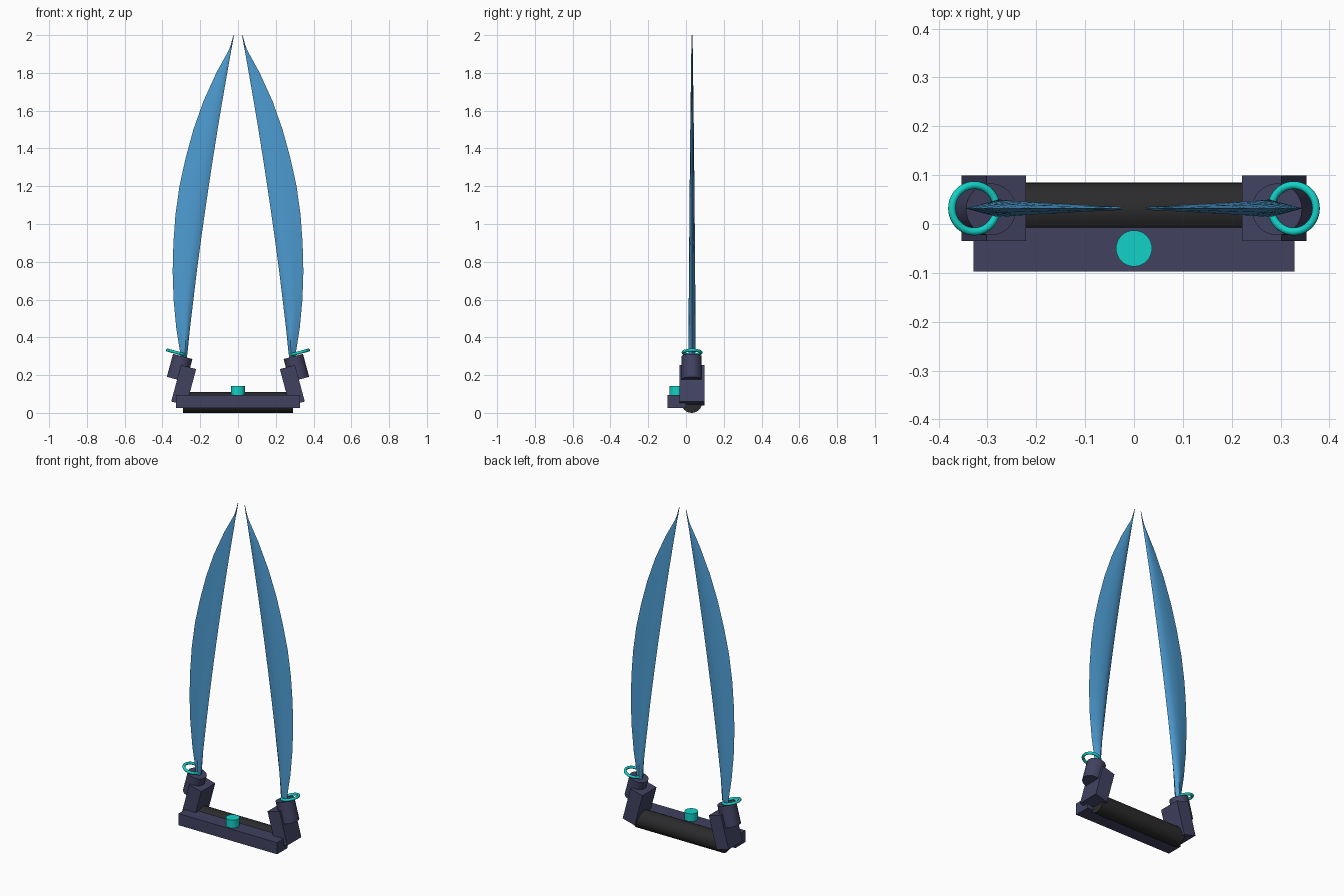
import bpy, bmesh, math

if "Cube" in bpy.data.objects:
    bpy.data.objects.remove(bpy.data.objects["Cube"])

YC = 0.032                     # depth of the handle and blade plane
TILT = math.radians(15)        # inward lean of the arms and sockets


def material(name, rgb):
    m = bpy.data.materials.new(name)
    m.diffuse_color = (*rgb, 1)
    m.use_nodes = True
    m.node_tree.nodes["Principled BSDF"].inputs["Base Color"].default_value = m.diffuse_color
    return m


NAVY = material("navy metal", (0.052, 0.054, 0.118))
BLACK = material("black grip", (0.024, 0.024, 0.026))
TEAL = material("teal glow", (0.006, 0.64, 0.57))
BLUE = material("blue blade", (0.074, 0.33, 0.64))


def finish(name, mat, smooth=False):
    ob = bpy.context.object
    ob.name = name
    ob.data.materials.append(mat)
    if smooth:
        bpy.ops.object.shade_smooth_by_angle(angle=math.radians(35))
    return ob


def box(name, mat, size, loc, rot=(0, 0, 0)):
    bpy.ops.mesh.primitive_cube_add(size=1, location=loc, rotation=rot)
    bpy.context.object.scale = size
    bpy.ops.object.transform_apply(location=False, rotation=False, scale=True)
    return finish(name, mat)


def cylinder(name, mat, r, depth, loc, rot=(0, 0, 0)):
    bpy.ops.mesh.primitive_cylinder_add(vertices=32, radius=r, depth=depth,
                                        location=loc, rotation=rot)
    return finish(name, mat, True)


# Blade stations: height, inner x, outer x, thickness
STATIONS = [
    (0.27, 0.274, 0.304, 0.034), (0.33, 0.266, 0.308, 0.036),
    (0.45, 0.254, 0.327, 0.036), (0.60, 0.236, 0.341, 0.035),
    (0.75, 0.218, 0.346, 0.033), (0.90, 0.198, 0.342, 0.030),
    (1.05, 0.177, 0.331, 0.028), (1.20, 0.155, 0.310, 0.025),
    (1.35, 0.132, 0.277, 0.022), (1.50, 0.108, 0.236, 0.019),
    (1.65, 0.083, 0.183, 0.015), (1.80, 0.057, 0.115, 0.011),
    (1.92, 0.036, 0.049, 0.008), (1.95, 0.030, 0.038, 0.006),
    (2.00, 0.021, 0.024, 0.003),
]
# Cross-section: fraction across the width, fraction of thickness
SECTION = [(0, 0), (0.12, -0.32), (0.32, -0.5), (0.65, -0.32),
           (1, 0), (0.65, 0.32), (0.32, 0.5), (0.12, 0.32)]


def blade(name, side):
    bm = bmesh.new()
    rings = [[bm.verts.new((side * (a + (b - a) * u), YC + t * v, z))
              for u, v in SECTION] for z, a, b, t in STATIONS]
    n = len(SECTION)
    for lo, hi in zip(rings, rings[1:]):
        for i in range(n):
            j = (i + 1) % n
            bm.faces.new((lo[i], lo[j], hi[j], hi[i]))
    bm.faces.new(rings[0])
    bm.faces.new(rings[-1])
    bmesh.ops.recalc_face_normals(bm, faces=bm.faces)
    me = bpy.data.meshes.new(name)
    bm.to_mesh(me)
    bm.free()
    ob = bpy.data.objects.new(name, me)
    bpy.context.collection.objects.link(ob)
    bpy.ops.object.select_all(action='DESELECT')
    ob.select_set(True)
    bpy.context.view_layer.objects.active = ob
    finish(name, BLUE, True)


# Handle, front guard bar and button
cylinder("grip", BLACK, 0.055, 0.58, (0, YC - 0.002, 0.055), (0, math.pi / 2, 0))
box("guard_bar", NAVY, (0.658, 0.097, 0.07), (0, -0.0485, 0.06))
cylinder("button", TEAL, 0.037, 0.06, (0, -0.05, 0.112))

# Arms, sockets, rings and blades on both sides
for s, tag in ((1, "right"), (-1, "left")):
    rot = (0, -TILT * s, 0)
    box("arm_" + tag, NAVY, (0.083, 0.134, 0.2), (s * 0.2875, YC, 0.146), rot)
    cylinder("socket_" + tag, NAVY, 0.053, 0.126, (s * 0.309, YC - 0.002, 0.238), rot)
    bpy.ops.mesh.primitive_torus_add(location=(s * 0.327, YC, 0.32), rotation=rot,
                                     major_radius=0.0475, minor_radius=0.008,
                                     major_segments=40, minor_segments=12)
    finish("ring_" + tag, TEAL, True)
    blade("blade_" + tag, s)
